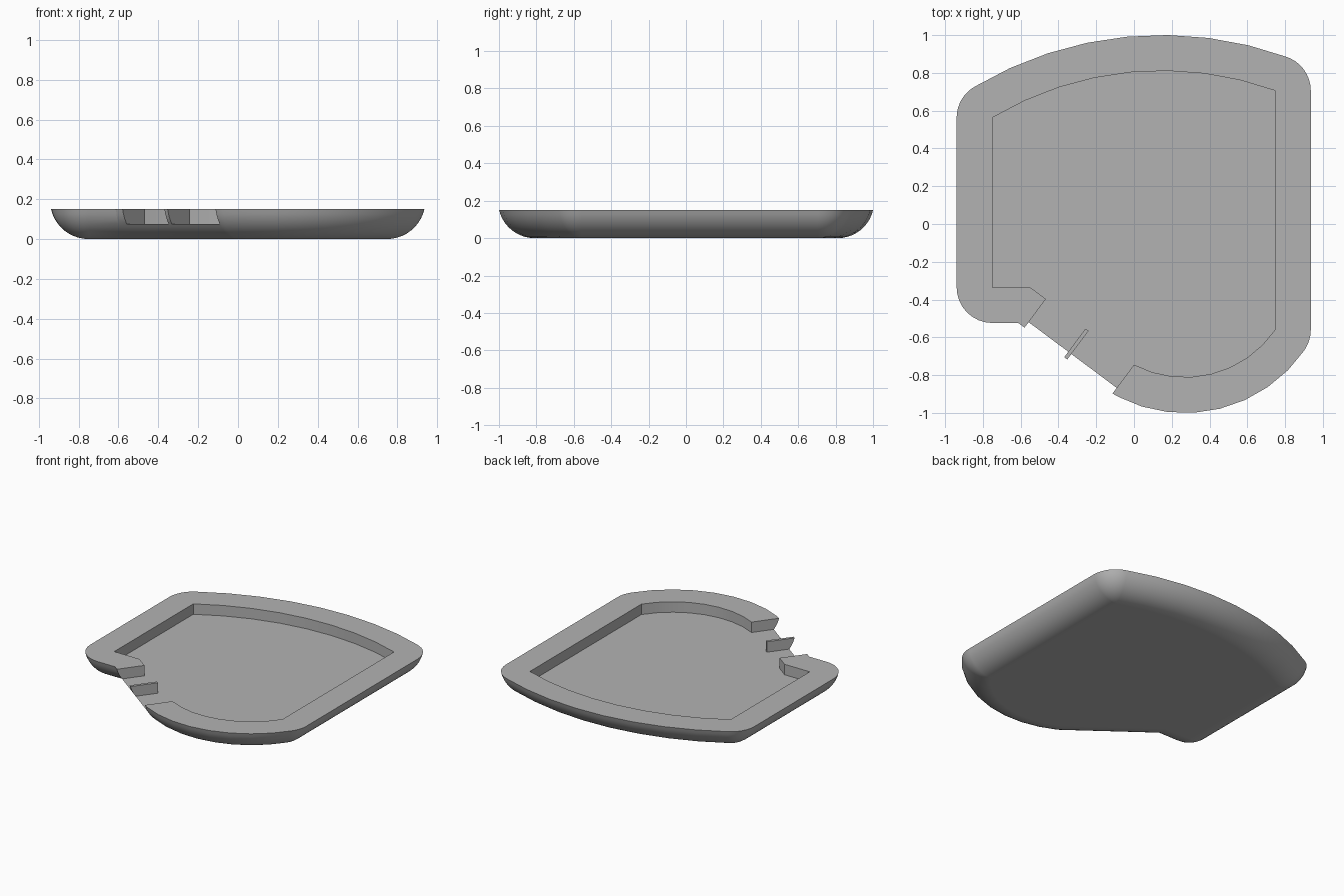
import bpy, bmesh, math
from mathutils import Vector

cube = bpy.data.objects.get("Cube")
if cube:
    bpy.data.objects.remove(cube)

HEIGHT, FLOOR, RADIUS = 0.15, 0.075, 0.194

grey = bpy.data.materials.new("plain grey")
grey.use_nodes = True
colour = (0.45, 0.45, 0.45, 1)
grey.diffuse_color = colour
grey.node_tree.nodes["Principled BSDF"].inputs["Base Color"].default_value = colour


def arc(cx, cy, start, end, steps=8):
    """Points of a circular arc through two end points, counter-clockwise."""
    c = Vector((cx, cy))
    a, b = Vector(start) - c, Vector(end) - c
    a0, a1 = math.atan2(a.y, a.x), math.atan2(b.y, b.x)
    pts = []
    for i in range(steps + 1):
        f = i / steps
        ang, r = a0 + (a1 - a0) * f, a.length + (b.length - a.length) * f
        pts.append(c + Vector((math.cos(ang), math.sin(ang))) * r)
    return pts


def loft(name, rings):
    """Closed solid through rings of equal point count."""
    bm = bmesh.new()
    loops = [[bm.verts.new(p) for p in ring] for ring in rings]
    for low, high in zip(loops, loops[1:]):
        for i in range(len(low)):
            j = (i + 1) % len(low)
            bm.faces.new((low[i], low[j], high[j], high[i]))
    bm.faces.new(loops[0][::-1])
    bm.faces.new(loops[-1])
    bmesh.ops.remove_doubles(bm, verts=bm.verts[:], dist=0.0001)
    bmesh.ops.recalc_face_normals(bm, faces=bm.faces[:])
    mesh = bpy.data.meshes.new(name)
    bm.to_mesh(mesh)
    bm.free()
    mesh.materials.append(grey)
    obj = bpy.data.objects.new(name, mesh)
    bpy.context.collection.objects.link(obj)
    return obj


# Core outline, counter-clockwise from the notched corner
notch = Vector((-0.55, -0.335))
lip = Vector((0, -0.745))
core = [notch] + arc(0.27, -0.23, lip, (0.747, -0.56))
core += arc(0.15, -0.94, (0.747, 0.706), (-0.75, 0.563))
core.append(Vector((-0.75, -0.335)))

# Outward directions: a fan at each sharp corner, a mitre elsewhere
spokes = []
for i, p in enumerate(core):
    d0 = (p - core[i - 1]).normalized()
    d1 = (core[(i + 1) % len(core)] - p).normalized()
    n0, n1 = Vector((d0.y, -d0.x)), Vector((d1.y, -d1.x))
    turn = math.atan2(d0.cross(d1), d0.dot(d1))
    if turn > 0.2:
        base = math.atan2(n0.y, n0.x)
        for k in range(9):
            a = base + turn * k / 8
            spokes.append((p, Vector((math.cos(a), math.sin(a)))))
    else:
        spokes.append((p, (n0 + n1) / (1 + n0.dot(n1))))

# Tray body with a rounded underside
sweep = math.acos(1 - HEIGHT / RADIUS)
rings = []
for k in range(11):
    t = sweep * k / 10
    z, off = RADIUS * (1 - math.cos(t)), RADIUS * math.sin(t)
    rings.append([(p + d * off).to_3d() + Vector((0, 0, z)) for p, d in spokes])
tray = loft("tray", rings)

# Pocket and side opening, leaving the thin rib standing
along = (lip - notch).normalized()
out = Vector((along.y, -along.x)) * 0.35
step = notch + along * 0.104
rib = notch + along * 0.376
half = along * 0.01
pocket = [notch, step, step + out, rib - half + out, rib - half,
          rib + half, rib + half + out, lip + out] + core[1:]
cutter = loft("pocket_cutter", [[(p.x, p.y, z) for p in pocket]
                                for z in (FLOOR, HEIGHT + 0.1)])
cutter.hide_render = True

cut = tray.modifiers.new("pocket", 'BOOLEAN')
cut.operation = 'DIFFERENCE'
cut.solver = 'EXACT'
cut.object = cutter
bpy.ops.object.select_all(action='DESELECT')
bpy.context.view_layer.objects.active = tray
tray.select_set(True)
bpy.ops.object.modifier_apply(modifier=cut.name)
bpy.data.objects.remove(cutter)

# Smooth rounded sides with crisp rim and pocket edges
bpy.ops.object.shade_smooth_by_angle(angle=math.radians(30))
weighted = tray.modifiers.new("flat_faces", 'WEIGHTED_NORMAL')
weighted.keep_sharp = True
